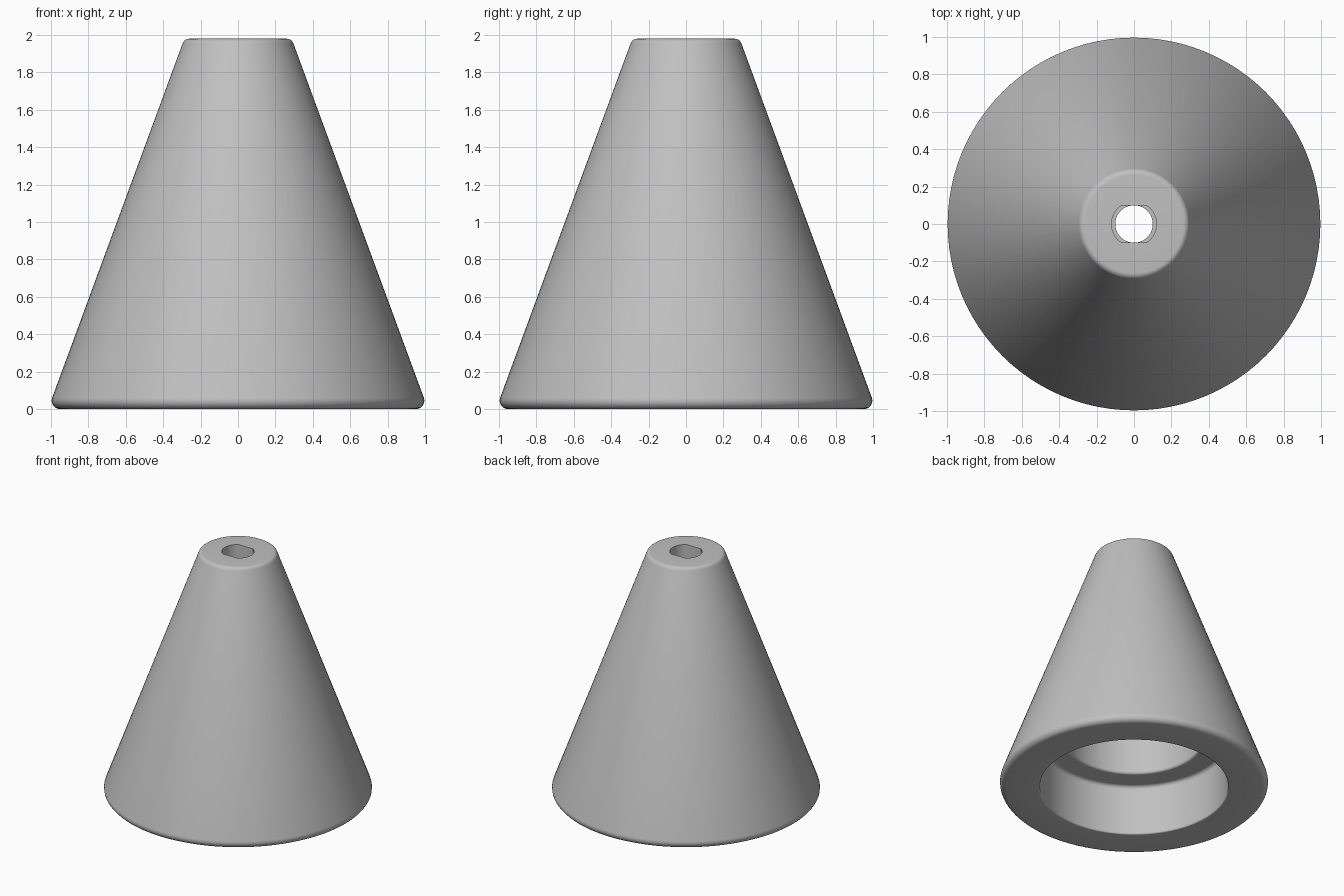
import bpy
import bmesh
import math
from mathutils import Vector

default = bpy.data.objects.get("Cube")
if default:
    bpy.data.objects.remove(default, do_unlink=True)

SEGMENTS = 96
HOLE, SLOT = 0.10, 0.12      # through hole and keyed pocket radii
HEIGHT = 1.98

# Closed cross-section: radius, height, corner rounding
SECTION = [
    (SLOT, HEIGHT, 0),
    (0.287, HEIGHT, 0.035),
    (1.016, 0.0, 0.045),
    (0.70, 0.0, 0.012),
    (0.70, 0.41, 0.03),
    (0.51, 0.41, 0.02),
    (0.51, 0.95, 0.03),
    (HOLE, 0.95, 0),
    (HOLE, 1.60, 0),
    (SLOT, 1.60, 0),
]


def rounded(section, steps=6):
    """Replace rounded corners of the section by circular arcs."""
    result = []
    for i, (r, z, fillet) in enumerate(section):
        corner = Vector((r, z))
        if not fillet:
            result.append(corner)
            continue
        before = (Vector(section[i - 1][:2]) - corner).normalized()
        after = (Vector(section[(i + 1) % len(section)][:2]) - corner).normalized()
        half = before.angle(after) / 2
        centre = corner + (before + after).normalized() * fillet / math.sin(half)
        start = corner + before * fillet / math.tan(half) - centre
        end = corner + after * fillet / math.tan(half) - centre
        sweep = start.angle(end)
        for k in range(steps + 1):
            t = k / steps
            arc = start * math.sin((1 - t) * sweep) + end * math.sin(t * sweep)
            result.append(centre + arc / math.sin(sweep))
    return result


def keyed_radius(radius, angle):
    """Flatten the pocket wall on its front and back sides."""
    if radius != Vector((SLOT, 0)).x:
        return radius
    return min(SLOT, HOLE / max(abs(math.sin(angle)), 0.001))


# Tapered body with stepped bore and keyed top hole
bm = bmesh.new()
profile = rounded(SECTION)
rings = []
for s in range(SEGMENTS):
    a = math.tau * s / SEGMENTS
    ring = []
    for p in profile:
        r = keyed_radius(p.x, a)
        ring.append(bm.verts.new((r * math.cos(a), r * math.sin(a), p.y)))
    rings.append(ring)
for s in range(SEGMENTS):
    one, two = rings[s], rings[(s + 1) % SEGMENTS]
    for i in range(len(profile)):
        j = (i + 1) % len(profile)
        bm.faces.new((one[i], one[j], two[j], two[i]))
bmesh.ops.remove_doubles(bm, verts=bm.verts, dist=0.00001)
bmesh.ops.recalc_face_normals(bm, faces=bm.faces)
mesh = bpy.data.meshes.new("tapered_body")
bm.to_mesh(mesh)
bm.free()
body = bpy.data.objects.new("tapered_body", mesh)
bpy.context.collection.objects.link(body)

# Plain grey finish
grey = bpy.data.materials.new("plain_grey")
grey.use_nodes = True
colour = (0.53, 0.53, 0.53, 1)
grey.diffuse_color = colour
grey.node_tree.nodes["Principled BSDF"].inputs["Base Color"].default_value = colour
mesh.materials.append(grey)

bpy.ops.object.select_all(action="DESELECT")
body.select_set(True)
bpy.context.view_layer.objects.active = body
bpy.ops.object.shade_smooth_by_angle(angle=math.radians(30))
